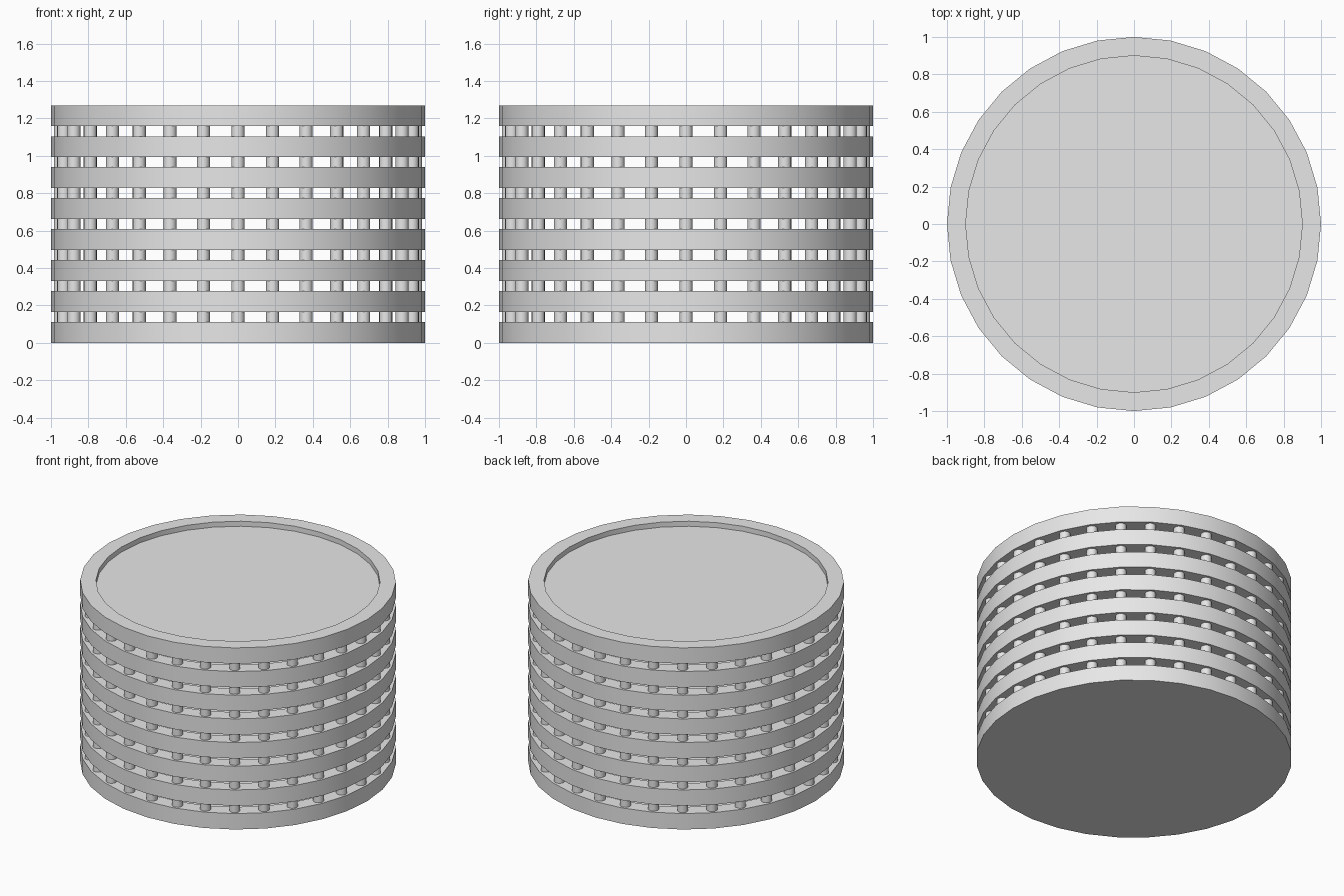
import bpy
import math

SIDES = 32            # facets per tray, and pegs per layer
TRAYS = 8
BAND = 0.111          # tray height
GAP = 0.0545          # peg height
RECESS = 0.035        # depth of the tray's dished top
RIM_IN, RIM_OUT = 0.9, 1.0
PEG_RADIUS = 0.035

cube = bpy.data.objects.get("Cube")
if cube:
    bpy.data.objects.remove(cube, do_unlink=True)

grey = bpy.data.materials.new("light grey")
grey.use_nodes = True
colour = (0.8, 0.8, 0.8, 1)
grey.diffuse_color = colour
grey.node_tree.nodes["Principled BSDF"].inputs["Base Color"].default_value = colour


def add_object(name, verts, faces):
    """Make a smooth-shaded grey object with sharp corners."""
    mesh = bpy.data.meshes.new(name)
    mesh.from_pydata(verts, [], faces)
    mesh.materials.append(grey)
    obj = bpy.data.objects.new(name, mesh)
    bpy.context.collection.objects.link(obj)
    bpy.ops.object.select_all(action="DESELECT")
    obj.select_set(True)
    bpy.context.view_layer.objects.active = obj
    bpy.ops.object.shade_smooth_by_angle(angle=math.radians(40))
    return obj


def lathe(profile, sides, centre=(0, 0), start=0):
    """Spin (radius, z) points from bottom to top and cap both ends."""
    verts, faces = [], []
    for radius, z in profile:
        for i in range(sides):
            a = math.tau * i / sides
            verts.append((centre[0] + radius * math.cos(a),
                          centre[1] + radius * math.sin(a), z))
    for r in range(len(profile) - 1):
        for i in range(sides):
            j = (i + 1) % sides
            low, high = start + r * sides, start + (r + 1) * sides
            faces.append((low + i, low + j, high + j, high + i))
    faces.append([start + i for i in reversed(range(sides))])
    last = start + (len(profile) - 1) * sides
    faces.append([last + i for i in range(sides)])
    return verts, faces


for layer in range(TRAYS):
    base = layer * (BAND + GAP)
    top = base + BAND

    # Round tray with a raised rim
    profile = [(RIM_OUT, base), (RIM_OUT, top), (RIM_IN, top), (RIM_IN, top - RECESS)]
    add_object(f"tray_{layer + 1}", *lathe(profile, SIDES))

    # Ring of pegs standing on the rim
    if layer < TRAYS - 1:
        verts, faces = [], []
        mid = (RIM_IN + RIM_OUT) / 2
        for i in range(SIDES):
            a = math.tau * i / SIDES
            v, f = lathe([(PEG_RADIUS, top), (PEG_RADIUS, top + GAP)], 16,
                         (mid * math.cos(a), mid * math.sin(a)), len(verts))
            verts += v
            faces += f
        add_object(f"peg_ring_{layer + 1}", verts, faces)
